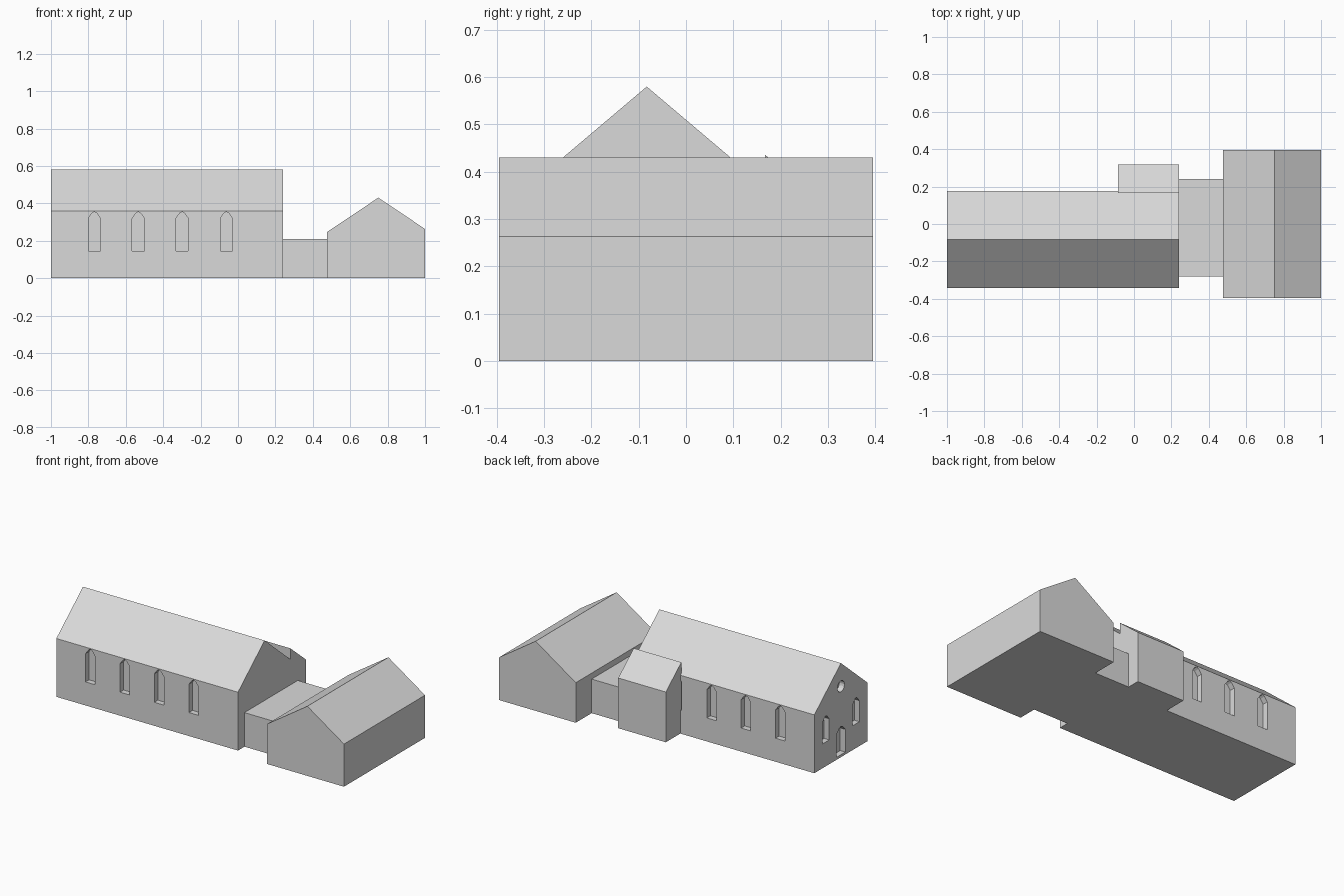
import bpy, bmesh, math
from mathutils import Vector

if "Cube" in bpy.data.objects:
    bpy.data.objects.remove(bpy.data.objects["Cube"])

stone = bpy.data.materials.new("plain grey")
stone.diffuse_color = (0.7, 0.7, 0.7, 1)
stone.use_nodes = True
stone.node_tree.nodes["Principled BSDF"].inputs["Base Color"].default_value = stone.diffuse_color


def add_prism(bm, profile, axis, a, b):
    """Extrude a 2D profile along x (profile is y,z) or y (profile is x,z)."""
    def place(p, t):
        return (t, p[0], p[1]) if axis == 'x' else (p[0], t, p[1])
    lo = [bm.verts.new(place(p, a)) for p in profile]
    hi = [bm.verts.new(place(p, b)) for p in profile]
    n = len(profile)
    faces = [bm.faces.new(lo), bm.faces.new(hi)]
    for i in range(n):
        j = (i + 1) % n
        faces.append(bm.faces.new((lo[i], lo[j], hi[j], hi[i])))
    bmesh.ops.recalc_face_normals(bm, faces=faces)


def make_object(name, bm):
    me = bpy.data.meshes.new(name)
    bm.to_mesh(me)
    bm.free()
    me.materials.append(stone)
    ob = bpy.data.objects.new(name, me)
    bpy.context.scene.collection.objects.link(ob)
    return ob


def prism(name, profile, axis, a, b):
    bm = bmesh.new()
    add_prism(bm, profile, axis, a, b)
    return make_object(name, bm)


def arch(c, w, z0, z1, z2):
    """Pointed opening: centre, width, sill, shoulder, apex."""
    h = w / 2
    return [(c - h, z0), (c + h, z0), (c + h, z1), (c + h * 0.4, z2 - 0.008),
            (c, z2), (c - h * 0.4, z2 - 0.008), (c - h, z1)]


# Main hall with pitched roof
MID, HALF = -0.083, 0.26
Y0, Y1 = MID - HALF, MID + HALF
nave = prism("main_hall", [(Y0, 0), (Y1, 0), (Y1, 0.36), (MID, 0.58), (Y0, 0.36)],
             'x', -1, 0.24)

# Recessed windows, cut on both long sides and the left gable
DEPTH = 0.035
cut = bmesh.new()
for x in (-0.768, -0.533, -0.299, -0.062):
    for wall, inner in ((Y0 - 0.05, Y0 + DEPTH), (Y1 + 0.05, Y1 - DEPTH)):
        add_prism(cut, arch(x, 0.065, 0.145, 0.32, 0.355), 'y', wall, inner)
for s in (-1, 1):
    add_prism(cut, arch(MID + s * 0.147, 0.065, 0.15, 0.28, 0.312), 'x', -1.05, -1 + DEPTH)
# Gable door and round window
add_prism(cut, arch(MID, 0.085, 0.015, 0.155, 0.19), 'x', -1.05, -1 + DEPTH)
ring = [(MID + 0.034 * math.cos(i * math.tau / 16), 0.437 + 0.034 * math.sin(i * math.tau / 16))
        for i in range(16)]
add_prism(cut, ring, 'x', -1.05, -1 + DEPTH)
cutter = make_object("window_cutter", cut)
cutter.hide_render = True

mod = nave.modifiers.new("windows", 'BOOLEAN')
mod.operation = 'DIFFERENCE'
mod.solver = 'EXACT'
mod.object = cutter
deps = bpy.context.evaluated_depsgraph_get()
nave.data = bpy.data.meshes.new_from_object(nave.evaluated_get(deps))
nave.modifiers.clear()
bpy.data.objects.remove(cutter)

# Rear lean-to room, its roof rising just above the hall eave
prism("rear_room", [(0.167, 0), (0.318, 0), (0.318, 0.31), (0.167, 0.436)],
      'x', -0.085, 0.24)

# Flat-roofed link
prism("link_passage", [(-0.28, 0), (0.24, 0), (0.24, 0.21), (-0.28, 0.21)],
      'x', 0.24, 0.476)

# Cross wing with uneven pitched roof
prism("cross_wing", [(0.476, 0), (1, 0), (1, 0.263), (0.75, 0.43), (0.476, 0.247)],
      'y', -0.395, 0.395)
